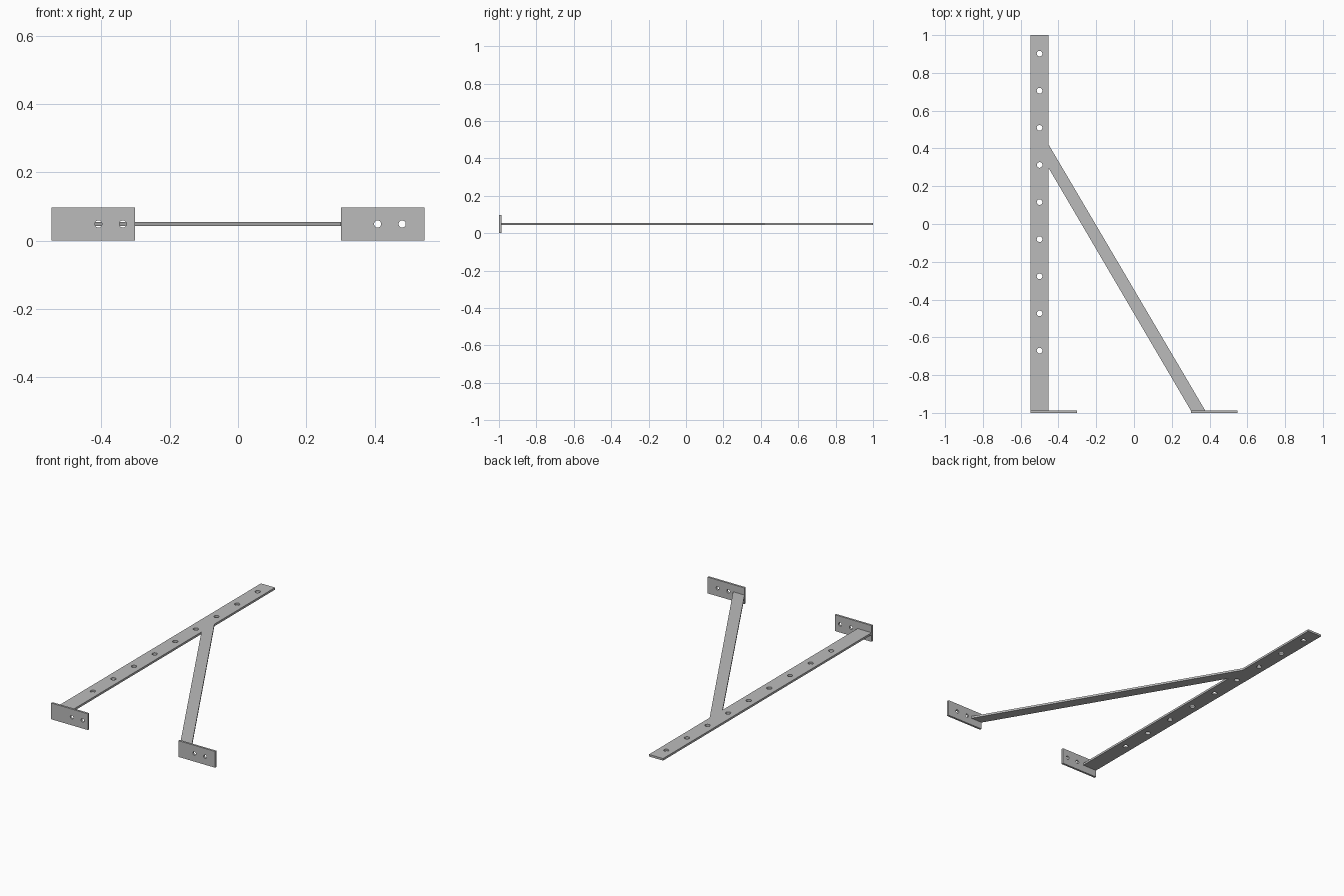
import bpy
import math
from mathutils import Matrix

cube = bpy.data.objects.get("Cube")
if cube:
    bpy.data.objects.remove(cube, do_unlink=True)

steel = bpy.data.materials.new("grey_steel")
steel.use_nodes = True
steel.diffuse_color = (0.5, 0.5, 0.5, 1)
steel.node_tree.nodes["Principled BSDF"].inputs["Base Color"].default_value = (0.5, 0.5, 0.5, 1)

THICK = 0.0125
MID_Z = 0.049
PLATE_BACK = -1 + THICK


def add_loop(curve, points):
    spline = curve.splines.new("POLY")
    spline.points.add(len(points) - 1)
    for point, (x, y) in zip(spline.points, points):
        point.co = (x, y, 0, 1)
    spline.use_cyclic_u = True
    spline.use_smooth = False


def circle(x, y, radius, sides=24):
    steps = [2 * math.pi * i / sides for i in range(sides)]
    return [(x + radius * math.cos(a), y + radius * math.sin(a)) for a in steps]


def rectangle(x0, x1, y0, y1):
    return [(x0, y0), (x1, y0), (x1, y1), (x0, y1)]


def flat_part(name, outline, holes, placement):
    """Cut a flat sheet from an outline with round holes, then place it."""
    curve = bpy.data.curves.new(name + "_profile", "CURVE")
    curve.dimensions = "2D"
    curve.fill_mode = "BOTH"
    curve.extrude = THICK / 2
    for loop in [outline] + holes:
        add_loop(curve, loop)
    source = bpy.data.objects.new(name + "_profile", curve)
    bpy.context.collection.objects.link(source)
    bpy.context.view_layer.update()
    evaluated = source.evaluated_get(bpy.context.evaluated_depsgraph_get())
    mesh = bpy.data.meshes.new_from_object(evaluated)
    bpy.data.objects.remove(source, do_unlink=True)
    bpy.data.curves.remove(curve)
    mesh.name = name
    mesh.transform(placement)
    mesh.materials.clear()
    mesh.materials.append(steel)
    part = bpy.data.objects.new(name, mesh)
    bpy.context.collection.objects.link(part)
    return part


# Long perforated bar
lying = Matrix.Translation((0, 0, MID_Z))
bar_holes = [circle(-0.5, 0.902 - 0.1965 * i, 0.015) for i in range(9)]
flat_part("perforated_bar", rectangle(-0.547, -0.453, PLATE_BACK, 1), bar_holes, lying)

# Diagonal brace, mitred against the bar and the mounting plate
brace = [(-0.453, 0.422), (-0.453, 0.298), (0.301, PLATE_BACK), (0.377, PLATE_BACK)]
flat_part("diagonal_brace", brace, [], lying)

# Upright mounting plates with two screw holes each
upright = Matrix.Translation((0, -1 + THICK / 2, 0)) @ Matrix.Rotation(math.pi / 2, 4, "X")
for name, x0 in (("right_mounting_plate", -0.547), ("left_mounting_plate", 0.302)):
    plate = rectangle(x0, x0 + 0.245, 0, 2 * MID_Z)
    screw_holes = [circle(x0 + dx, MID_Z, 0.0105) for dx in (0.108 + 0.03, 0.18 + 0.03)] \
        if x0 < 0 else [circle(x0 + dx, MID_Z, 0.0105) for dx in (0.107, 0.179)]
    flat_part(name, plate, screw_holes, upright)
